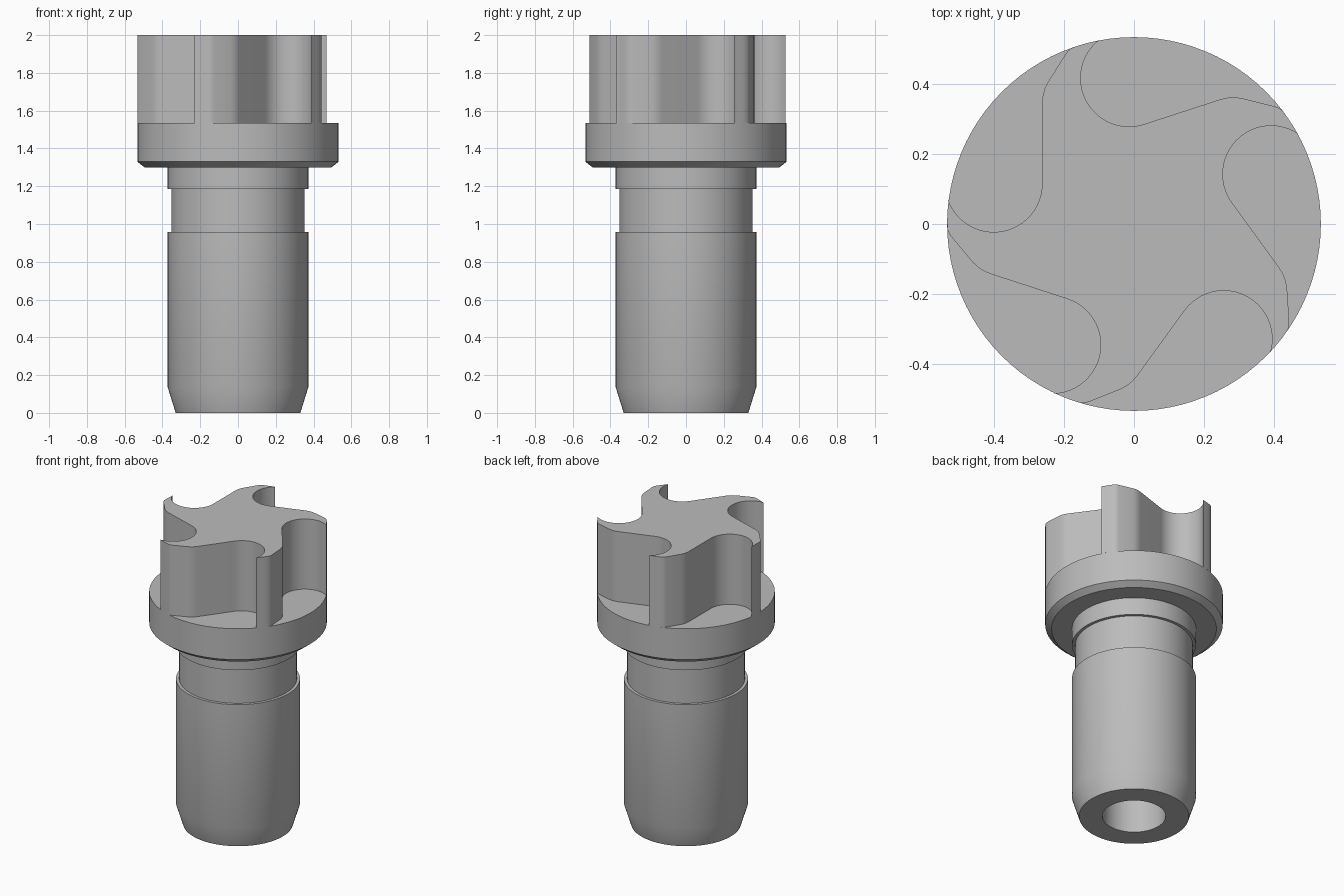
import bpy, bmesh, math
from mathutils import Vector, Matrix

if "Cube" in bpy.data.objects:
    bpy.data.objects.remove(bpy.data.objects["Cube"], do_unlink=True)

steel = bpy.data.materials.new("grey steel")
steel.use_nodes = True
GREY = (0.5, 0.5, 0.5, 1)
steel.diffuse_color = GREY
steel.node_tree.nodes["Principled BSDF"].inputs["Base Color"].default_value = GREY

RIM = 0.533       # flange and rotor radius
DECK = 1.535      # top of the flange
TOP = 2.0


def finish(bm, name):
    bmesh.ops.recalc_face_normals(bm, faces=bm.faces)
    mesh = bpy.data.meshes.new(name)
    bm.to_mesh(mesh)
    bm.free()
    mesh.materials.append(steel)
    obj = bpy.data.objects.new(name, mesh)
    bpy.context.collection.objects.link(obj)
    bpy.ops.object.select_all(action='DESELECT')
    obj.select_set(True)
    bpy.context.view_layer.objects.active = obj
    bpy.ops.object.shade_smooth_by_angle(angle=math.radians(30))
    return obj


def lathe(name, profile, steps=96):
    bm = bmesh.new()
    verts = [bm.verts.new((r, 0, z)) for r, z in profile]
    edges = [bm.edges.new(pair) for pair in zip(verts, verts[1:])]
    bmesh.ops.spin(bm, geom=verts + edges, cent=(0, 0, 0), axis=(0, 0, 1),
                   angle=math.tau, steps=steps, use_merge=True)
    bmesh.ops.remove_doubles(bm, verts=bm.verts, dist=1e-5)
    return finish(bm, name)


def arc(cx, cy, r, start, end, n):
    angles = [math.radians(start + (end - start) * i / n) for i in range(n + 1)]
    return [Vector((cx + r * math.cos(a), cy + r * math.sin(a), 0)) for a in angles]


# Shaft with blind bore, tapered foot, neck groove and chamfered flange
lathe("shaft_and_flange", [
    (0, 0.8), (0.19, 0.8), (0.19, 0), (0.33, 0), (0.372, 0.135),
    (0.372, 0.957), (0.353, 0.957), (0.353, 1.185), (0.372, 1.185),
    (0.372, 1.3), (0.495, 1.3), (RIM, 1.33), (RIM, DECK), (0, DECK)])

# One fifth of the rotor outline: round pocket, bent lobe back, lobe tip
sector = arc(-0.4, 0.115, 0.138, 199.3, 360, 24)
sector += [Vector((x, y, 0)) for x, y in (
    (-0.262, 0.345), (-0.26, 0.366), (-0.255, 0.385), (-0.246, 0.404),
    (-0.195, 0.485), (-0.188, 0.494), (-0.178, 0.502))]
sector += arc(0, 0, RIM, 106.9, 101.3, 4)

# Five-lobed rotor
bm = bmesh.new()
outline = []
for k in range(5):
    turn = Matrix.Rotation(-k * math.tau / 5, 3, 'Z')
    outline += [bm.verts.new(turn @ p + Vector((0, 0, DECK))) for p in sector]
base = bm.faces.new(outline)
raised = bmesh.ops.extrude_face_region(bm, geom=[base], use_keep_orig=True)
bmesh.ops.translate(bm, vec=(0, 0, TOP - DECK),
                    verts=[g for g in raised["geom"] if isinstance(g, bmesh.types.BMVert)])
finish(bm, "lobed_rotor")
